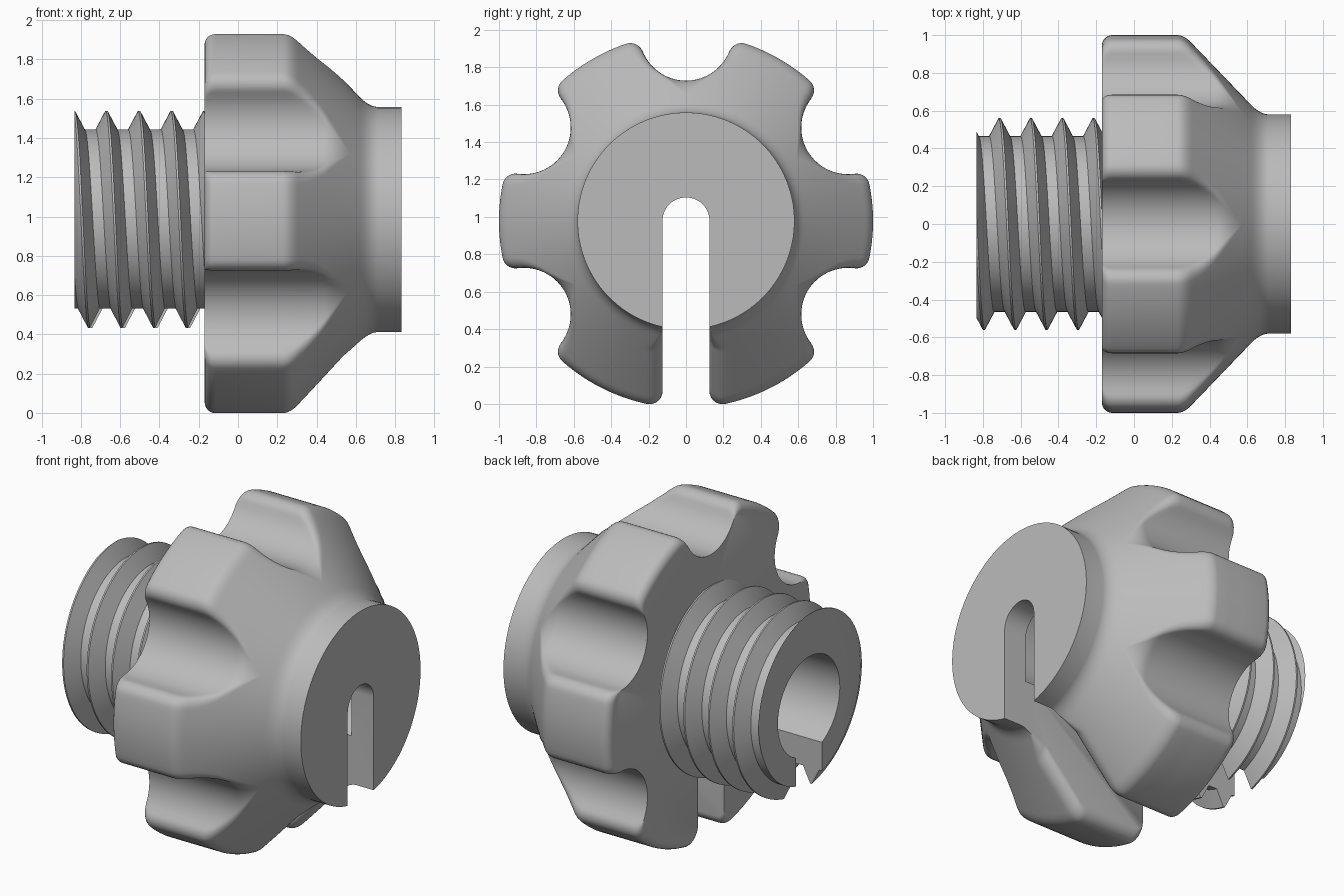
import bpy, bmesh
from math import sin, cos, acos, atan2, sqrt, pi, radians, tau

cube = bpy.data.objects.get("Cube")
if cube:
    bpy.data.objects.remove(cube, do_unlink=True)

AXIS_Z = 0.978                      # height of the turning axis (along x)
BACK, FRONT = -0.17, 0.832          # head extent along x
NECK, GROOVE, FILLET, SLOT = 0.58, 0.25, 0.07, 0.125
PITCH, CREST, ROOT = 0.166, 0.56, 0.465

grey = bpy.data.materials.new("plain grey")
grey.use_nodes = True
grey.diffuse_color = (0.5, 0.5, 0.5, 1)
grey.node_tree.nodes["Principled BSDF"].inputs["Base Color"].default_value = (0.5, 0.5, 0.5, 1)


def smin(a, b, k):
    h = max(k - abs(a - b), 0) / k
    return min(a, b) - h * h * k / 4


def lerp(a, b, n):
    return [a + (b - a) * i / n for i in range(n + 1)]


def arc(cx, cy, r, a, b, n):
    return [(cx + r * cos(t), cy + r * sin(t)) for t in lerp(a, b, n)]


def finish(bm, name):
    bmesh.ops.remove_doubles(bm, verts=bm.verts, dist=1e-4)
    bmesh.ops.holes_fill(bm, edges=[e for e in bm.edges if e.is_boundary], sides=0)
    bmesh.ops.recalc_face_normals(bm, faces=bm.faces)
    mesh = bpy.data.meshes.new(name)
    bm.to_mesh(mesh)
    bm.free()
    mesh.materials.append(grey)
    ob = bpy.data.objects.new(name, mesh)
    bpy.context.collection.objects.link(ob)
    return ob


def loft(name, rings):
    """Join closed rings of equal length and cap both ends."""
    bm = bmesh.new()
    rows = [[bm.verts.new(p) for p in ring] for ring in rings]
    n = len(rows[0])
    for a, b in zip(rows, rows[1:]):
        for i in range(n):
            bm.faces.new((a[i], a[(i + 1) % n], b[(i + 1) % n], b[i]))
    return finish(bm, name)


def prism(name, outline, x0, x1):
    return loft(name, [[(x, y, AXIS_Z + z) for y, z in outline] for x in (x0, x1)])


# Head: outer radius along x, with a rounded back rim, cone and neck
def head_radius(x):
    rim = 0.055
    if x < BACK + rim:
        return 1 - rim + sqrt(max(0, rim ** 2 - (BACK + rim - x) ** 2))
    cone = smin(1, 1 - 1.04 * (x - 0.265), 0.04)
    return -smin(-cone, -NECK, 0.05)


def groove_half(p):
    """Rounded lip and scoop of one grip groove, from the rim to its middle."""
    d = smin(p, 0.75, 0.07) + GROOVE
    q = p - FILLET
    c = (d * d + q * q - (GROOVE + FILLET) ** 2) / (2 * d * q)
    al = acos(min(1, c))
    fx, fy = q * cos(al), q * sin(al)
    lip = arc(fx, fy, FILLET, al, atan2(-fy, d - fx), 7)
    scoop = arc(d, 0, GROOVE, atan2(fy, fx - d), pi, 10)
    return lip + scoop[1:]


def slot_half(p):
    """Rounded lip of the slot, ending just inside the slot."""
    f = FILLET * min(1, max(0, (p - 0.6) / 0.12))
    fy = SLOT + f
    fx = sqrt((p - f) ** 2 - fy ** 2)
    return arc(fx, fy, f, atan2(fy, fx), -pi / 2, 7) + [(fx - 0.03, 0.09)]


def head_ring(x):
    p = head_radius(x)
    feats = []
    for k in range(6):
        mid = radians(-90 + 60 * k)
        half = slot_half(p) if k == 0 else groove_half(p)
        pts = [(u, -v) for u, v in half] + half[::-1]
        feats.append((mid, atan2(half[0][1], half[0][0]), pts))
    ring = []
    for k, (mid, width, pts) in enumerate(feats):
        ring += [(u * cos(mid) - v * sin(mid), u * sin(mid) + v * cos(mid)) for u, v in pts]
        nxt = feats[(k + 1) % 6]
        ring += arc(0, 0, p, mid + width, mid + radians(60) - nxt[1], 14)[1:-1]
    return [(x, y, AXIS_Z + z) for y, z in ring]


stations = [BACK + 0.055 * (1 - cos(t)) for t in lerp(0, pi / 2, 6)]
stations += lerp(0.05, 0.23, 2) + lerp(0.24, 0.71, 47) + [FRONT]
head = loft("grip_head", [head_ring(x) for x in stations])


# Threaded stem: a helical profile clipped at both ends
def build_thread():
    x0, x1, seg, turns = -0.833, -0.14, 96, 8
    half_root, half_crest = 0.055, 0.005
    profile = [(-half_root, ROOT), (-half_crest, CREST), (half_crest, CREST), (half_root, ROOT)]
    n = len(profile)

    def radius(x, start):
        u = abs((x - start + PITCH / 2) % PITCH - PITCH / 2)
        t = min(1, max(0, (half_root - u) / (half_root - half_crest)))
        return ROOT + (CREST - ROOT) * t

    bm = bmesh.new()
    cols = []
    for i in range(seg):
        a = tau * i / seg
        start = -0.67 + PITCH * i / seg
        col = []
        for j in range(n * turns):
            off, r = profile[j % n]
            raw = start + PITCH * (j // n - 3) + off
            x = min(x1, max(x0, raw))
            if x != raw:
                r = radius(x, start)
            col.append(bm.verts.new((x, -r * sin(a), AXIS_Z + r * cos(a))))
        cols.append(col)
    for i in range(seg):
        a, b = cols[i], cols[(i + 1) % seg]
        s = n if i == seg - 1 else 0
        for j in range(n * turns - 1 - s):
            bm.faces.new((a[j], a[j + 1], b[j + 1 + s], b[j + s]))
    return finish(bm, "threaded_stem")


stem = build_thread()

# Cutters: the open slot and the blind bore
w = SLOT + 0.001
slot_cutter = prism("slot_cutter", [(-w, -1.2), (w, -1.2)] + arc(0, 0, w, 0, pi, 24), -1.1, 1.1)
bore_cutter = prism("bore_cutter", arc(0, 0, 0.3, 0, tau, 72)[:-1], -1.2, 0.68)

for ob in (head, stem):
    bpy.ops.object.select_all(action='DESELECT')
    bpy.context.view_layer.objects.active = ob
    ob.select_set(True)
    for cutter in (bore_cutter, slot_cutter):
        mod = ob.modifiers.new(cutter.name, 'BOOLEAN')
        mod.operation = 'DIFFERENCE'
        mod.solver = 'EXACT'
        mod.object = cutter
        bpy.ops.object.modifier_apply(modifier=mod.name)
    bpy.ops.object.shade_smooth_by_angle(angle=radians(32))

for cutter in (slot_cutter, bore_cutter):
    bpy.data.objects.remove(cutter, do_unlink=True)
